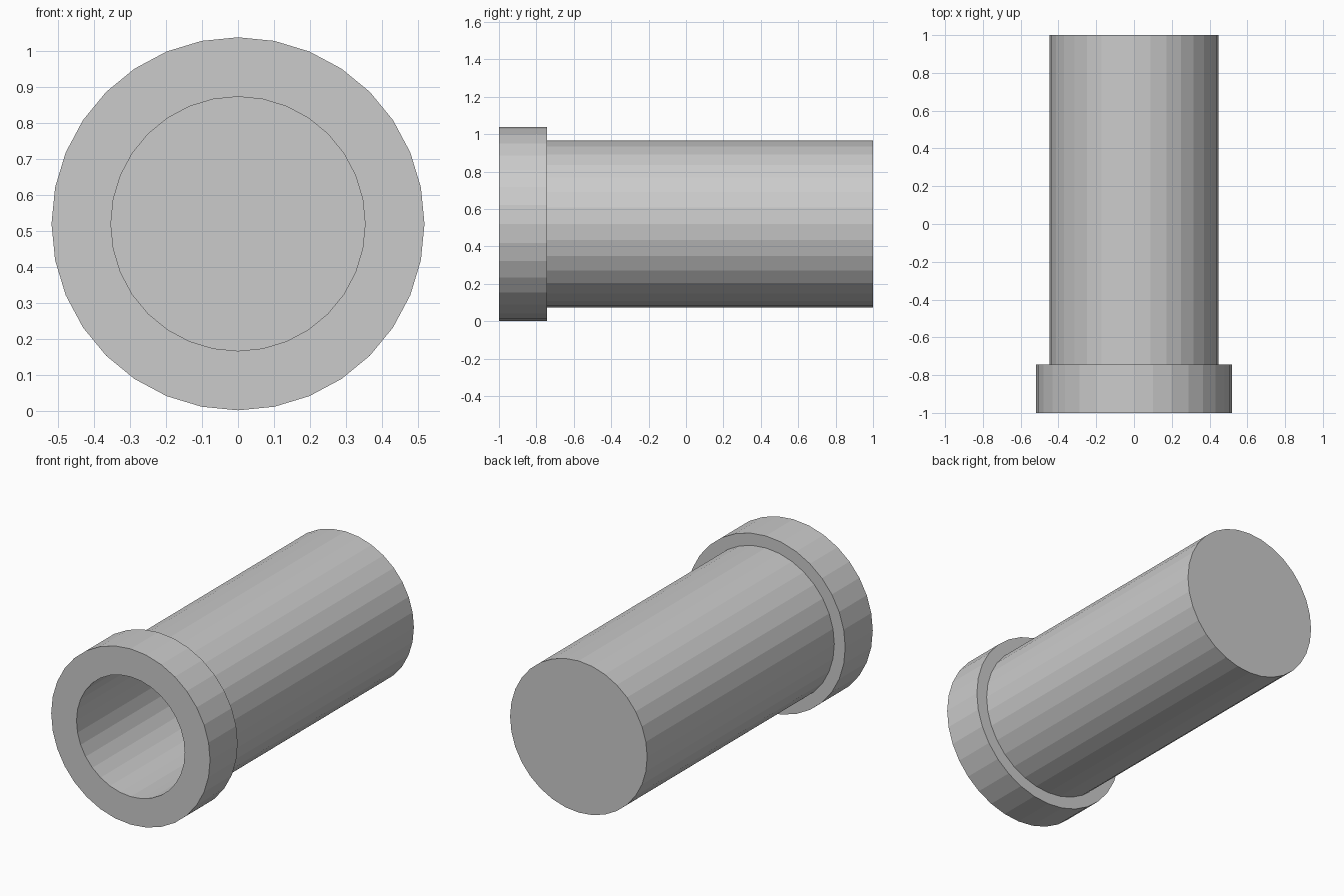
import bpy, bmesh
from math import sin, cos, pi

if "Cube" in bpy.data.objects:
    bpy.data.objects.remove(bpy.data.objects["Cube"])

SIDES = 32
CENTRE_Z = 0.52

# Profile as (radius, y): bore floor, bore mouth, collar, tube, closed back
profile = [(0.353, 0.90), (0.353, -1.0), (0.518, -1.0),
           (0.518, -0.743), (0.447, -0.743), (0.447, 1.0)]

bm = bmesh.new()


def ring(radius, y):
    return [bm.verts.new((radius * sin(2 * pi * i / SIDES), y,
                          CENTRE_Z + radius * cos(2 * pi * i / SIDES)))
            for i in range(SIDES)]


rings = [ring(r, y) for r, y in profile]

# Walls between neighbouring rings
for a, b in zip(rings, rings[1:]):
    for i in range(SIDES):
        j = (i + 1) % SIDES
        bm.faces.new((a[i], a[j], b[j], b[i]))

# Bore floor and closed back end
bm.faces.new(rings[0])
bm.faces.new(rings[-1])
bmesh.ops.recalc_face_normals(bm, faces=bm.faces)

mesh = bpy.data.meshes.new("collared_tube")
bm.to_mesh(mesh)
bm.free()
tube = bpy.data.objects.new("collared_tube", mesh)
bpy.context.collection.objects.link(tube)
